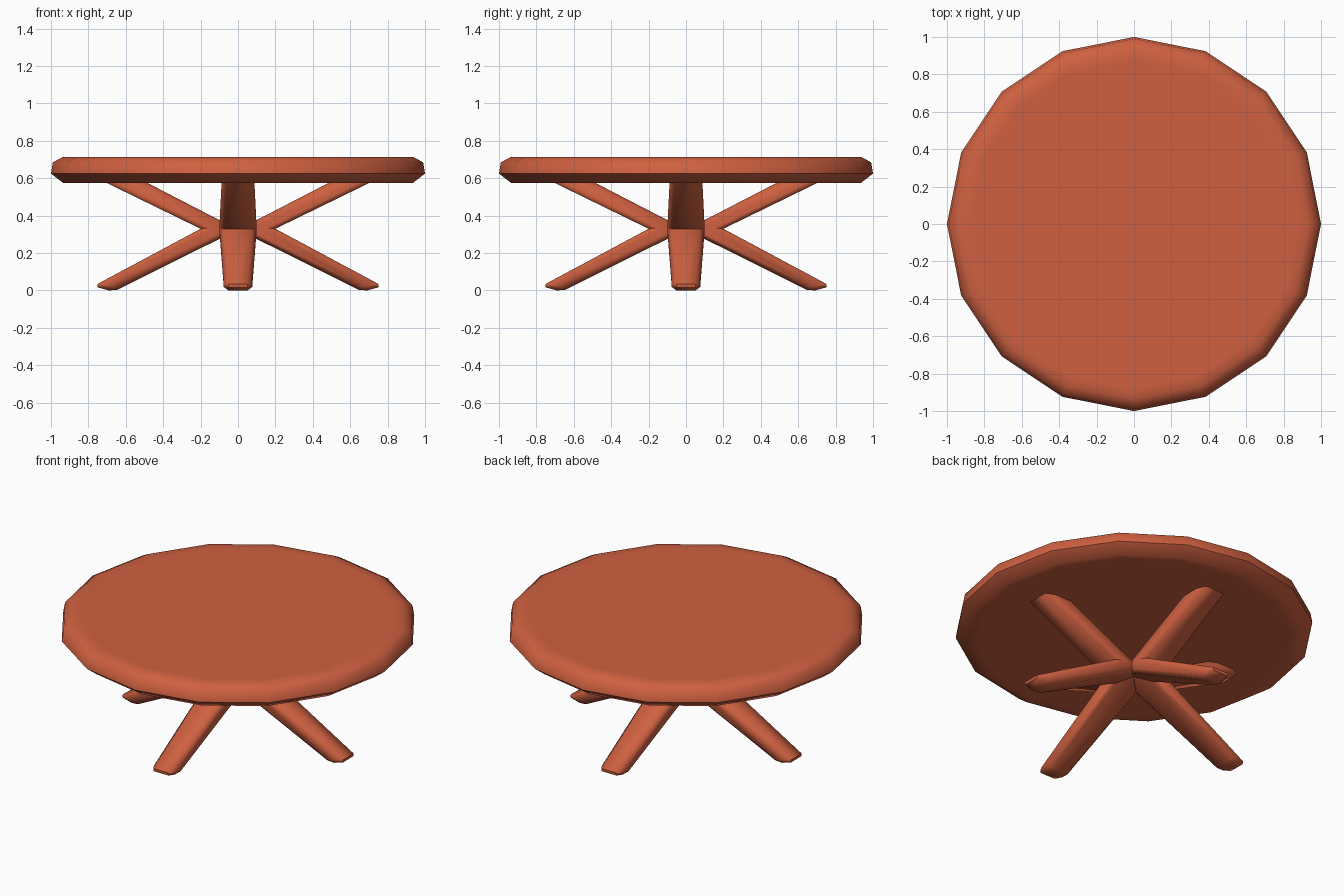
import bpy, bmesh, math

if "Cube" in bpy.data.objects:
    bpy.data.objects.remove(bpy.data.objects["Cube"])

wood = bpy.data.materials.new("terracotta orange")
wood.diffuse_color = (0.62, 0.118, 0.052, 1)
wood.use_nodes = True
wood.node_tree.nodes["Principled BSDF"].inputs["Base Color"].default_value = wood.diffuse_color


def finish(bm, name, angle):
    bmesh.ops.recalc_face_normals(bm, faces=bm.faces[:])
    mesh = bpy.data.meshes.new(name)
    bm.to_mesh(mesh)
    bm.free()
    mesh.materials.append(wood)
    obj = bpy.data.objects.new(name, mesh)
    bpy.context.collection.objects.link(obj)
    bpy.ops.object.select_all(action='DESELECT')
    obj.select_set(True)
    bpy.context.view_layer.objects.active = obj
    bpy.ops.object.shade_smooth_by_angle(angle=math.radians(angle))
    return obj


# Tabletop: a 16-sided disc with a softened rim (radius, height profile)
SIDES = 16
profile = [(0.88, 0.575), (0.935, 0.575), (1.0, 0.625),
           (0.99, 0.685), (0.935, 0.715), (0.88, 0.715)]
bm = bmesh.new()
rings = [[bm.verts.new((r * math.cos(2 * math.pi * i / SIDES),
                        r * math.sin(2 * math.pi * i / SIDES), z))
          for i in range(SIDES)] for r, z in profile]
for a, b in zip(rings, rings[1:]):
    for i in range(SIDES):
        j = (i + 1) % SIDES
        bm.faces.new((a[i], a[j], b[j], b[i]))
bm.faces.new(rings[0][::-1])
bm.faces.new(rings[-1])
finish(bm, "tabletop", 60)


# Leg: a bent, tapered bar whose inner elbow meets the table's centre line
def make_leg(name, turn):
    # (distance from centre, height, half width) at foot, elbow and top
    outer = [(0.773, 0.03, 0.075), (0.2, 0.33, 0.1), (0.825, 0.635, 0.085)]
    inner = [(0.667, 0.0, 0.075), (0.0, 0.325, 0.1), (0.59, 0.635, 0.085)]
    bm = bmesh.new()
    loops = []
    for (xo, zo, w), (xi, zi, _) in zip(outer, inner):
        loops.append([bm.verts.new(p) for p in
                      ((xo, -w, zo), (xo, w, zo), (xi, w, zi), (xi, -w, zi))])
    # the inner top edge follows the bar's upper side
    for v in loops[2][2:]:
        v.co.x = 0.6
    for a, b in zip(loops, loops[1:]):
        for i in range(4):
            j = (i + 1) % 4
            bm.faces.new((a[i], a[j], b[j], b[i]))
    bm.faces.new(loops[0][::-1])
    bm.faces.new(loops[2])
    # soften all edges but those across the elbow
    elbow = set(loops[1])
    edges = [e for e in bm.edges if not set(e.verts) <= elbow]
    bmesh.ops.bevel(bm, geom=edges, offset=0.024, segments=1,
                    affect='EDGES', profile=0.5, clamp_overlap=True)
    low = min(v.co.z for v in bm.verts)
    for v in bm.verts:
        if v.co.z < 0.1:
            v.co.z -= low
    leg = finish(bm, name, 50)
    leg.rotation_euler.z = turn


for i, side in enumerate(("right", "back", "left", "front")):
    make_leg(side + "_leg", i * math.pi / 2)
